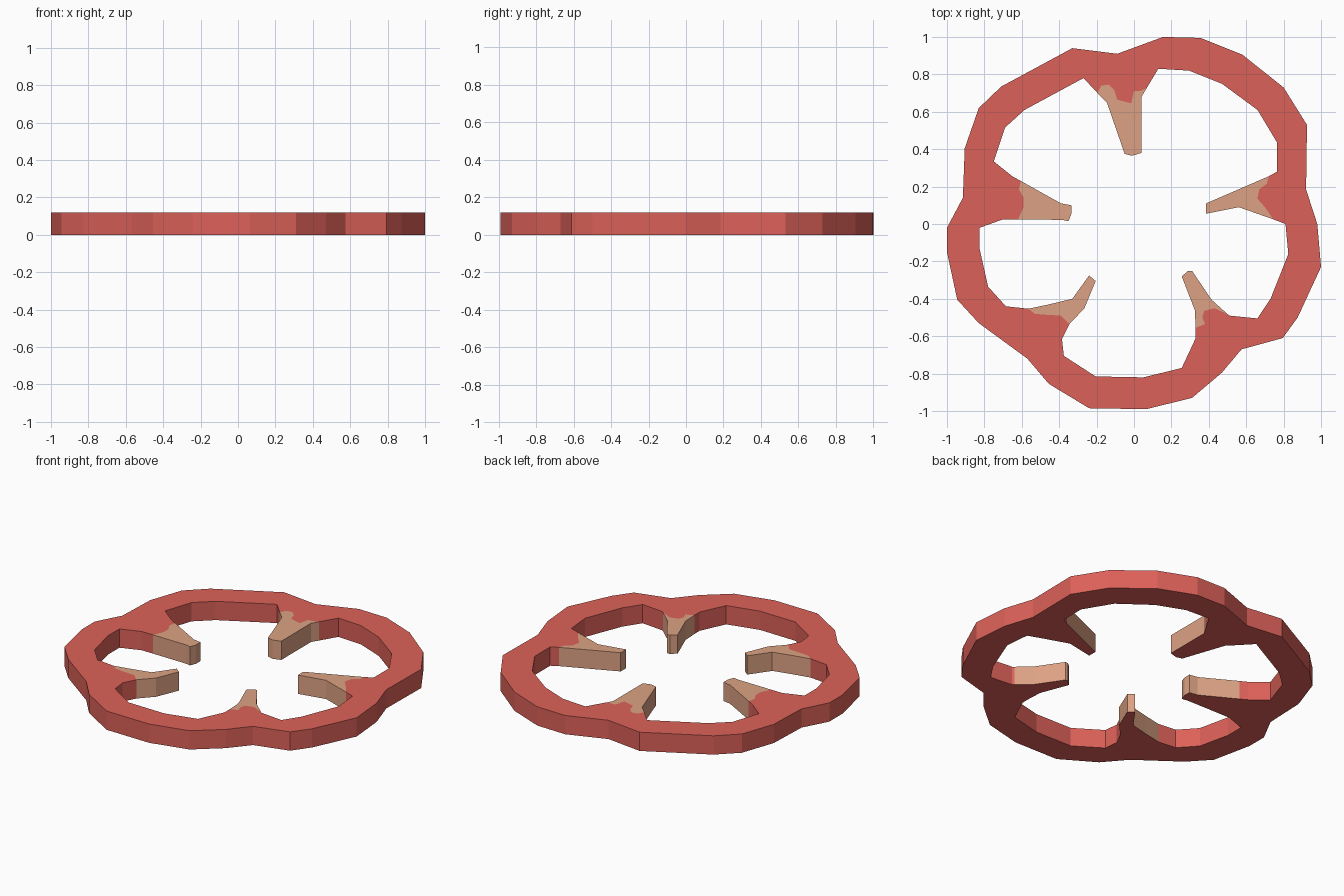
import bpy, bmesh

if "Cube" in bpy.data.objects:
    bpy.data.objects.remove(bpy.data.objects["Cube"])

H = 0.12  # plate thickness


def material(name, rgb):
    m = bpy.data.materials.new(name)
    m.diffuse_color = (*rgb, 1)
    m.use_nodes = True
    m.node_tree.nodes["Principled BSDF"].inputs["Base Color"].default_value = m.diffuse_color
    return m


red = material("red", (0.72, 0.12, 0.10))
tan = material("tan", (0.72, 0.36, 0.23))

# Outer edge of the wavy rim, clockwise from the top left
outer = [(-.33, .94), (-.09, .91), (.155, 1), (.355, .995), (.58, .905), (.8, .73),
         (.925, .53), (.92, .185), (.98, 0), (1, -.23), (.875, -.5), (.795, -.61),
         (.575, -.67), (.47, -.795), (.31, -.93), (.065, -.99), (-.24, -.985),
         (-.455, -.855), (-.57, -.72), (-.83, -.53), (-.945, -.405), (-1, -.15),
         (-1, -.02), (-.915, .14), (-.905, .405), (-.83, .62), (-.71, .735)]

# Inner edge of the rim between the spokes, clockwise
bays = [
    [(.13, .83), (.295, .82), (.47, .75), (.66, .61), (.765, .435), (.765, .28)],
    [(.81, 0), (.825, -.16), (.73, -.4), (.66, -.505), (.51, -.49)],
    [(.33, -.61), (.255, -.77), (.05, -.82), (-.205, -.815), (-.375, -.705), (-.385, -.615)],
    [(-.685, -.44), (-.78, -.335), (-.825, -.135), (-.825, -.02), (-.7, .025)],
    [(-.65, .255), (-.75, .335), (-.69, .515), (-.585, .61), (-.27, .78)],
]

# Wavy colour border where each spoke tip meets the rim
borders = [
    [(.72, .255), (.71, .215), (.67, .185), (.66, .135), (.70, .09), (.745, .025)],
    [(.50, -.482), (.43, -.45), (.375, -.465), (.365, -.5), (.38, -.535), (.33, -.555)],
    [(-.345, -.535), (-.39, -.49), (-.475, -.485), (-.53, -.48), (-.565, -.453)],
    [(-.62, .025), (-.59, .09), (-.59, .14), (-.615, .185), (-.605, .23)],
    [(-.195, .70), (-.175, .74), (-.135, .745), (-.105, .715), (-.09, .665),
     (-.015, .645), (0, .71), (.03, .71), (.067, .725)],
]

# Free ends of the spokes
tips = [
    [(.385, .11), (.385, .055), (.56, .09)],
    [(.415, -.405), (.31, -.25), (.29, -.25), (.255, -.28), (.325, -.46)],
    [(-.265, -.45), (-.205, -.305), (-.24, -.275), (-.33, -.4), (-.455, -.43)],
    [(-.385, .022), (-.35, .015), (-.335, .055), (-.335, .1), (-.39, .11)],
    [(-.145, .65), (-.05, .375), (-.01, .365), (.04, .38), (.04, .68)],
]
seam = {p for b in borders for p in b}


def plate(name, outline, holes, mats, bottom_index=0):
    """Flat plate; outline and holes are clockwise, no wall along the seam."""
    bm = bmesh.new()
    caps = []
    for z in (0, H):
        edges = []
        for loop in [outline] + holes:
            vs = [bm.verts.new((x, y, z)) for x, y in loop]
            edges += [bm.edges.new((vs[i - 1], vs[i])) for i in range(len(vs))]
        res = bmesh.ops.triangle_fill(bm, edges=edges, use_beauty=True)
        for f in [g for g in res["geom"] if isinstance(g, bmesh.types.BMFace)]:
            f.normal_update()
            if (f.normal.z > 0) != (z > 0):
                f.normal_flip()
            f.material_index = 0 if z else bottom_index
        caps.append(edges)
    # Side walls
    for loop, flip in [(outline, False)] + [(h, True) for h in holes]:
        for i in range(len(loop)):
            a, b = loop[i - 1], loop[i]
            if a in seam and b in seam:
                continue
            if flip:
                a, b = b, a
            bm.faces.new([bm.verts.new((*p, z)) for p, z in
                          ((a, 0), (a, H), (b, H), (b, 0))])
    bmesh.ops.remove_doubles(bm, verts=bm.verts, dist=1e-5)
    # Outline is clockwise, so each wall must face right of... away from its plate
    for f in bm.faces:
        f.normal_update()
        f.smooth = False
    for f in bm.faces:
        if abs(f.normal.z) < .5:
            for l in f.loops:
                other = l.link_loop_radial_next
                if other is not l and abs(other.face.normal.z) > .5:
                    if other.vert == l.vert:
                        f.normal_flip()
                    break
    me = bpy.data.meshes.new(name)
    bm.to_mesh(me)
    bm.free()
    for m in mats:
        me.materials.append(m)
    ob = bpy.data.objects.new(name, me)
    bpy.context.collection.objects.link(ob)


# Red rim with spoke roots
inner = [p for bay, border in zip(bays, borders) for p in bay + border]
plate("rim", outer, [inner], [red])

# Tan spoke tips, red underneath
for i, (tip, border) in enumerate(zip(tips, borders)):
    plate(f"spoke_tip_{i + 1}", [border[0]] + tip + border[:0:-1], [], [tan, red], 1)
